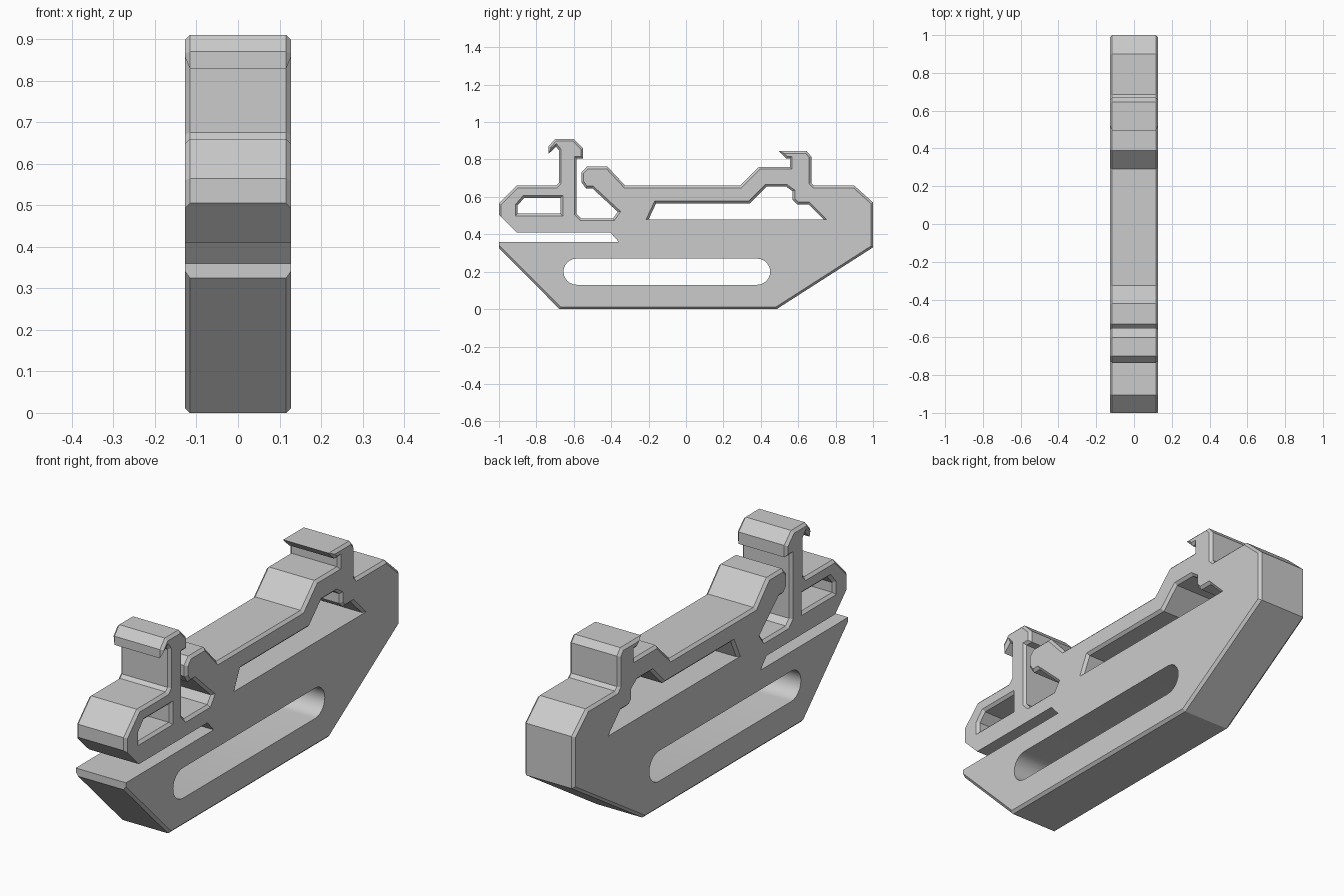
import bpy
import bmesh
from math import cos, sin, pi
from mathutils import Vector

default = bpy.data.objects.get("Cube")
if default:
    bpy.data.objects.remove(default, do_unlink=True)

HALF = 0.128      # half the plate thickness
CHAMFER = 0.012   # edge chamfer on both sides

grey = bpy.data.materials.new("plain_grey")
grey.use_nodes = True
grey.diffuse_color = (0.6, 0.6, 0.6, 1)
grey.node_tree.nodes["Principled BSDF"].inputs["Base Color"].default_value = (0.6, 0.6, 0.6, 1)


def inset(points, plain_tail):
    """Move each edge into the material (its left side); the last edges stay put."""
    pts = [Vector(p) for p in points]
    n = len(pts)
    normals, shifts = [], []
    for i in range(n):
        d = (pts[(i + 1) % n] - pts[i]).normalized()
        normals.append(Vector((-d.y, d.x)))
        shifts.append(0 if i >= n - plain_tail else CHAMFER)
    result = []
    for i in range(n):
        a, b = normals[i - 1], normals[i]
        s, t = shifts[i - 1], shifts[i]
        det = a.x * b.y - a.y * b.x
        result.append(pts[i] + Vector((s * b.y - t * a.y, t * a.x - s * b.x)) / det)
    return result


def add_wall(bm, points, plain_tail):
    """Wall around one loop, chamfered at both ends; returns the two end rings."""
    small = inset(points, plain_tail)
    layers = [(-HALF, small), (CHAMFER - HALF, points), (HALF - CHAMFER, points), (HALF, small)]
    rings = [[bm.verts.new((x, p[0], p[1])) for p in loop] for x, loop in layers]
    n = len(points)
    for low, high in zip(rings, rings[1:]):
        for i in range(n):
            j = (i + 1) % n
            bm.faces.new((low[i], low[j], high[j], high[i]))
    return rings[0], rings[-1]


# Outer outline, anticlockwise; the plain edges of the spring slit come last
outline = [
    (-1, .325), (-.676, 0), (.485, 0), (1, .33), (1, .57), (.90, .66),
    # rear hook
    (.685, .66), (.67, .675), (.67, .815), (.645, .845), (.495, .845),
    (.535, .805), (.555, .805), (.555, .76), (.39, .76),
    # saddle and rounded nose
    (.29, .66), (-.325, .66), (-.42, .762), (-.53, .762), (-.56, .73),
    (-.56, .68), (-.535, .645), (-.50, .645), (-.365, .52), (-.39, .485),
    # front latch post and hook
    (-.56, .485), (-.585, .51), (-.585, .805), (-.55, .805), (-.55, .86),
    (-.60, .91), (-.70, .91), (-.735, .87), (-.735, .83), (-.695, .868),
    (-.68, .85), (-.68, .675), (-.695, .66), (-.905, .66), (-1, .565),
    # spring slit
    (-1, .505), (-.905, .41), (-.405, .41), (-.36, .36), (-1, .36),
]

# Openings, clockwise
latch_window = [(-.90, .51), (-.90, .555), (-.865, .595), (-.67, .595), (-.67, .51)]
long_window = [
    (-.20, .48), (-.16, .565), (.34, .565), (.43, .655), (.535, .655),
    (.57, .63), (.57, .585), (.595, .56), (.655, .56), (.735, .48),
]
STEPS, RADIUS = 12, 0.07
slot = []
for centre, start in ((.38, pi / 2), (-.585, -pi / 2)):
    for k in range(STEPS + 1):
        angle = start - pi * k / STEPS
        slot.append((centre + RADIUS * cos(angle), .20 + RADIUS * sin(angle)))

# Walls, then flat sides filled around the openings
bm = bmesh.new()
ends = [add_wall(bm, loop, tail) for loop, tail in
        ((outline, 5), (latch_window, 0), (long_window, 1), (slot, len(slot)))]
for side, direction in ((0, -1), (1, 1)):
    edges = []
    for pair in ends:
        ring = pair[side]
        edges += [bm.edges.get((ring[i - 1], ring[i])) for i in range(len(ring))]
    bmesh.ops.triangle_fill(bm, edges=edges, use_beauty=True, normal=(direction, 0, 0))
bmesh.ops.recalc_face_normals(bm, faces=bm.faces)

mesh = bpy.data.meshes.new("clip_body")
bm.to_mesh(mesh)
bm.free()
mesh.materials.append(grey)
body = bpy.data.objects.new("clip_body", mesh)
bpy.context.collection.objects.link(body)

bpy.ops.object.select_all(action='DESELECT')
body.select_set(True)
bpy.context.view_layer.objects.active = body
bpy.ops.object.shade_smooth_by_angle(angle=pi / 9)
